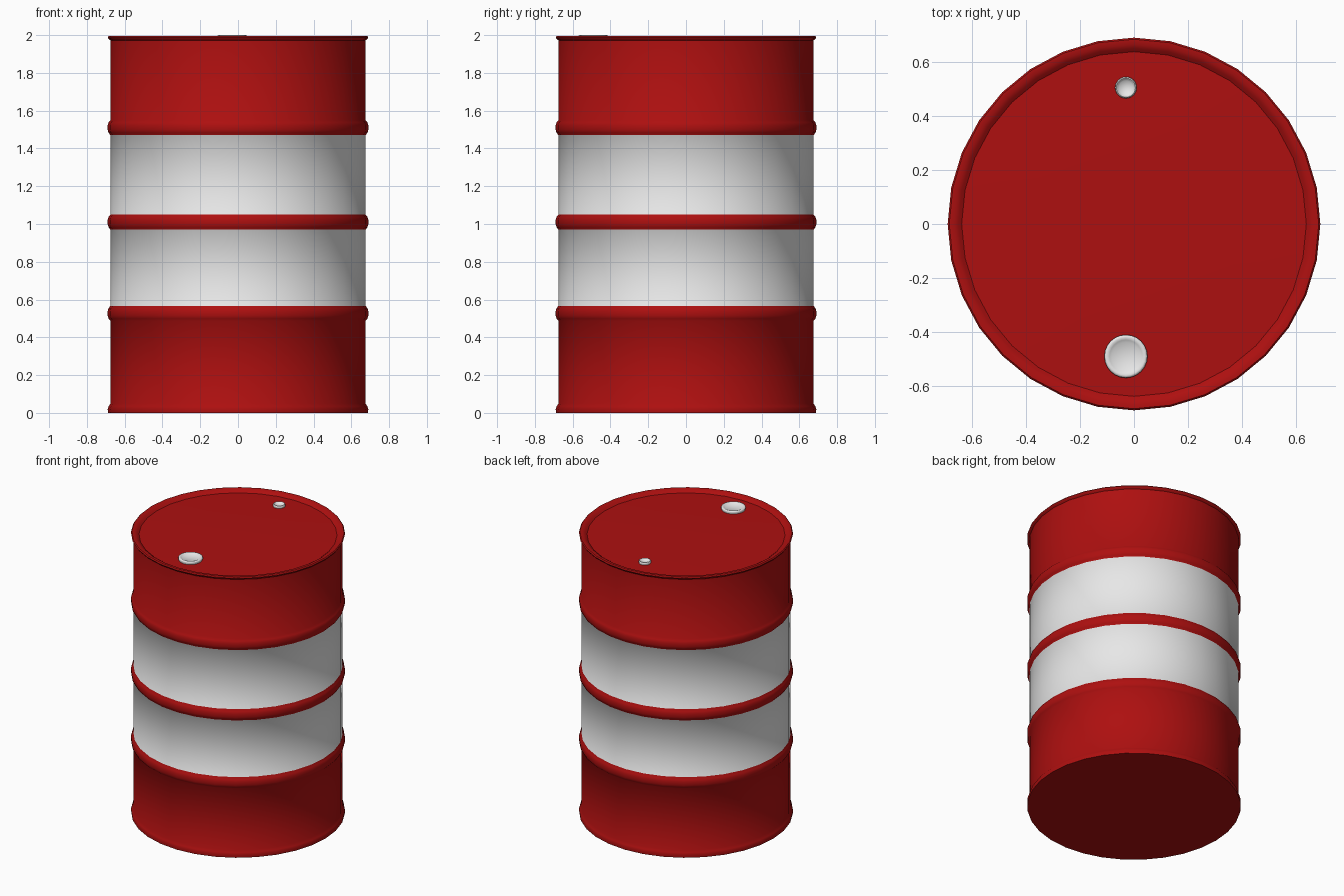
import bpy
import bmesh
import math

if "Cube" in bpy.data.objects:
    bpy.data.objects.remove(bpy.data.objects["Cube"], do_unlink=True)


def make_material(name, colour):
    mat = bpy.data.materials.new(name)
    mat.use_nodes = True
    mat.diffuse_color = colour
    mat.node_tree.nodes["Principled BSDF"].inputs["Base Color"].default_value = colour
    return mat


red = make_material("red paint", (0.42, 0.005, 0.005, 1))
white = make_material("white paint", (0.8, 0.8, 0.8, 1))


def lathe(name, profile, sides, materials, location=(0, 0, 0), angle=40):
    """Spin a (radius, height) profile, running bottom to top, around z."""
    bm = bmesh.new()
    rings = []
    for r, z in profile:
        count = 1 if r == 0 else sides
        rings.append([bm.verts.new((r * math.cos(math.tau * i / sides),
                                    r * math.sin(math.tau * i / sides), z))
                      for i in range(count)])
    for low, high in zip(rings, rings[1:]):
        for i in range(sides):
            j = (i + 1) % sides
            corners = [low[i % len(low)], low[j % len(low)],
                       high[j % len(high)], high[i % len(high)]]
            bm.faces.new(list(dict.fromkeys(corners)))
    bmesh.ops.recalc_face_normals(bm, faces=bm.faces)
    mesh = bpy.data.meshes.new(name)
    bm.to_mesh(mesh)
    bm.free()
    for mat in materials:
        mesh.materials.append(mat)
    obj = bpy.data.objects.new(name, mesh)
    obj.location = location
    bpy.context.collection.objects.link(obj)
    bpy.ops.object.select_all(action="DESELECT")
    obj.select_set(True)
    bpy.context.view_layer.objects.active = obj
    bpy.ops.object.shade_smooth_by_angle(angle=math.radians(angle))
    return obj


BODY, RIM = 0.675, 0.69
RIBS = (0.527, 1.01, 1.51)

# Drum shell: base, bottom rim, three rolled ribs, top rim, recessed lid
profile = [(0, 0), (RIM - 0.002, 0), (RIM, 0.02), (RIM - 0.005, 0.035), (BODY, 0.05)]
for z in RIBS:
    profile += [(BODY, z - 0.04), (0.685, z - 0.028), (RIM, z - 0.012),
                (RIM, z + 0.012), (0.685, z + 0.028), (BODY, z + 0.04)]
profile += [(BODY, 1.972), (0.686, 1.98), (RIM, 1.988), (0.684, 1.995),
            (0.665, 1.995), (0.65, 1.986), (0.638, 1.976), (0.4, 1.98), (0, 1.983)]
drum = lathe("drum_shell", profile, 32, [red, white])

# White bands fill the wall between neighbouring ribs
for face in drum.data.polygons:
    z = face.center.z
    if any(a + 0.04 < z < b - 0.04 for a, b in zip(RIBS, RIBS[1:])):
        face.material_index = 1

# Dished bung caps on the lid
for name, y, r in (("large_bung_cap", -0.49, 0.08), ("small_bung_cap", 0.505, 0.04)):
    top = 2.0 if r > 0.05 else 1.996
    lathe(name, [(r * 0.92, 1.97), (r, top - 0.01), (r * 0.97, top - 0.002),
                 (r * 0.88, top), (r * 0.76, top - 0.004), (r * 0.65, top - 0.01),
                 (0, top - 0.012)],
          24, [white], (-0.03, y, 0), 60)
